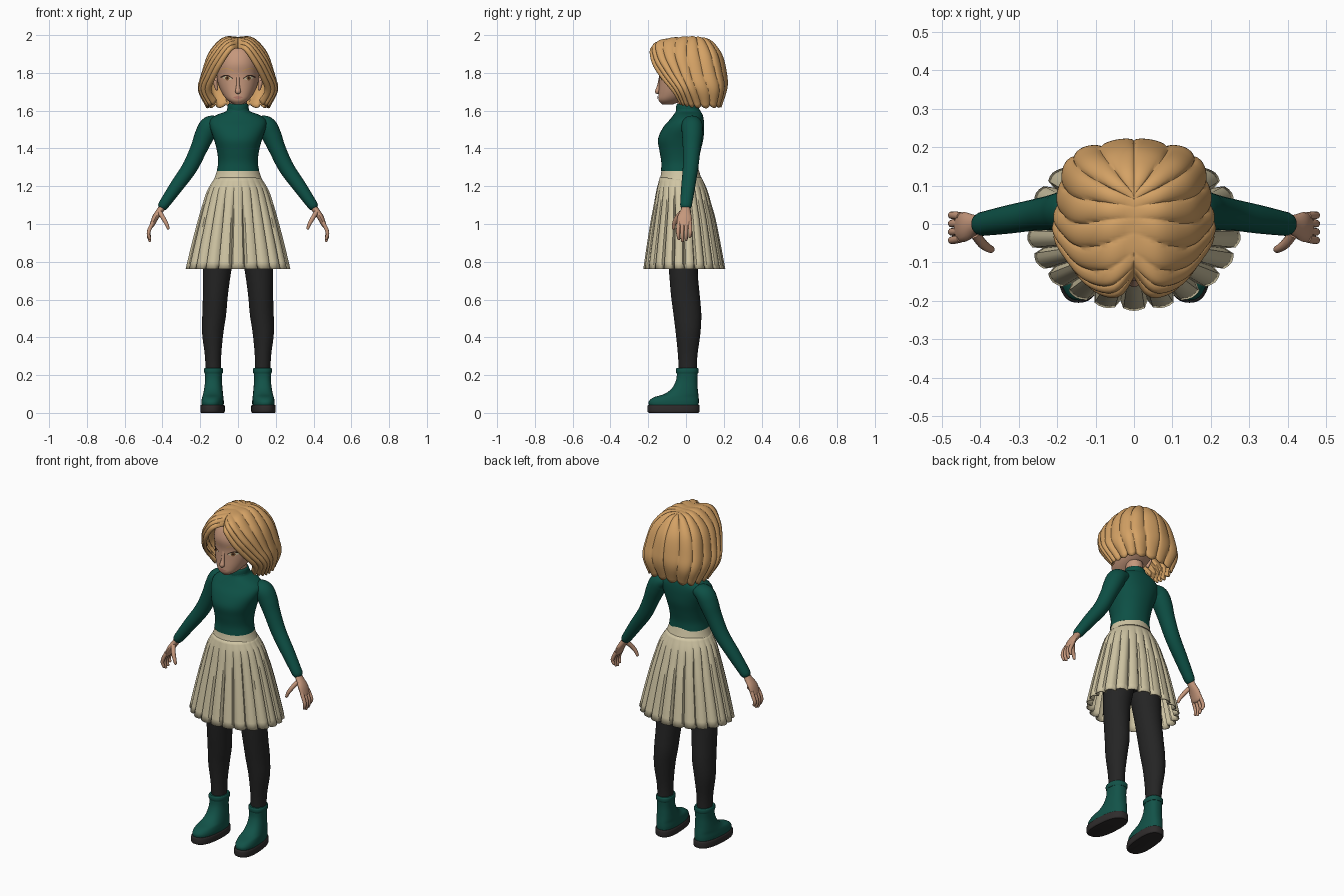
import bpy, bmesh, math
from mathutils import Vector
from mathutils.bvhtree import BVHTree

cube = bpy.data.objects.get("Cube")
if cube:
    bpy.data.objects.remove(cube)


def material(name, *rgb):
    m = bpy.data.materials.new(name)
    m.use_nodes = True
    m.diffuse_color = (*rgb, 1)
    m.node_tree.nodes["Principled BSDF"].inputs["Base Color"].default_value = (*rgb, 1)
    return m


SKIN = material("skin", .56, .31, .2)
HAIR = material("blonde hair", .66, .36, .13)
GREEN = material("dark green knit", .004, .08, .06)
BOOT = material("green leather", .006, .085, .065)
CREAM = material("cream cloth", .63, .56, .37)
TIGHTS = material("black tights", .018, .018, .018)
SOLE = material("sole", .028, .025, .025)
LASH = material("dark lashes", .03, .015, .01)
IRIS = material("brown iris", .2, .085, .03)
LIP = material("lips", .45, .19, .14)
parts = []


def add_object(name, bm, mat, mirror=False, thick=0):
    bmesh.ops.recalc_face_normals(bm, faces=bm.faces)
    mesh = bpy.data.meshes.new(name)
    bm.to_mesh(mesh)
    mesh.materials.append(mat)
    ob = bpy.data.objects.new(name, mesh)
    bpy.context.collection.objects.link(ob)
    if thick:
        s = ob.modifiers.new("thickness", "SOLIDIFY")
        s.thickness, s.offset = thick, 0
    if mirror:
        ob.modifiers.new("mirror", "MIRROR")
    parts.append(ob)
    return ob


def spline(points, n):
    """Sample n points of a smooth curve through tuples of any length."""
    p = [Vector(q) for q in points]
    p = [2 * p[0] - p[1]] + p + [2 * p[-1] - p[-2]]
    out = []
    for k in range(n):
        s = k / (n - 1) * (len(points) - 1)
        i = min(int(s), len(points) - 2)
        t = s - i
        a, b, c, d = p[i:i + 4]
        out.append(b + (c - a) * (t / 2) + (2 * a - 5 * b + 4 * c - d) * (t * t / 2)
                   + (3 * b - a - 3 * c + d) * (t ** 3 / 2))
    return out


def skin_rings(rings, closed=True, caps=True):
    """Join rows of points with quads."""
    bm = bmesh.new()
    vs = [[bm.verts.new(p) for p in r] for r in rings]
    n = len(vs[0])
    for a, b in zip(vs, vs[1:]):
        for i in range(n if closed else n - 1):
            j = (i + 1) % n
            bm.faces.new((a[i], a[j], b[j], b[i]))
    if closed and caps:
        bm.faces.new(vs[0])
        bm.faces.new(vs[-1])
    return bm


def loft(rows, steps=24, n=32, power=2, toe=0, wave=None, caps=True):
    """Rows are height, centre x, half width, front y, back y."""
    rings = []
    for k, (z, cx, hw, yf, yb) in enumerate(spline(rows, steps)):
        ring = []
        for i in range(n):
            a = math.tau * i / n
            c, s = math.cos(a), math.sin(a)
            w = wave(i, k / (steps - 1)) if wave else 1
            x = hw * w * math.copysign(abs(c) ** (2 / power), c)
            y = (yf + yb) / 2 + (yb - yf) / 2 * w * math.copysign(abs(s) ** (2 / power), s)
            ring.append((cx + x - toe * y, y, z))
        rings.append(ring)
    return skin_rings(rings, caps=caps)


def tube(points, steps=14, n=16):
    """Points are x, y, z, radius along y, radius across; the end is rounded."""
    samples = spline(points, steps)
    rings = []

    def ring(c, t, ry, rx):
        side = Vector((0, 1, 0))
        side = (side - t * side.dot(t)).normalized()
        other = t.cross(side)
        rings.append([c + side * ry * math.cos(math.tau * i / n)
                      + other * rx * math.sin(math.tau * i / n) for i in range(n)])
    for k, q in enumerate(samples):
        c = Vector(q[:3])
        t = (Vector(samples[min(k + 1, steps - 1)][:3])
             - Vector(samples[max(k - 1, 0)][:3])).normalized()
        ring(c, t, q[3], q[4])
    for f in (.5, .8, .97):
        g = math.sqrt(1 - f * f)
        ring(c + t * q[4] * f, t, q[3] * g, q[4] * g)
    return skin_rings(rings)


# Head, nose, ears and neck
head_bm = loft([(1.632, 0, .02, -.125, -.07), (1.655, 0, .055, -.145, -.02), (1.69, 0, .083, -.146, .05),
                (1.74, 0, .105, -.143, .11), (1.79, 0, .113, -.142, .14), (1.85, 0, .114, -.148, .15),
                (1.91, 0, .098, -.125, .13), (1.95, 0, .063, -.08, .1), (1.965, 0, .02, -.03, .04)], 36, 40, 2.2)
face = BVHTree.FromBMesh(head_bm)
add_object("head", head_bm, SKIN)
add_object("nose", tube([(0, -.137, 1.78, .006, .008), (0, -.144, 1.735, .008, .009),
                         (0, -.151, 1.703, .013, .015)]), SKIN)
add_object("neck", loft([(1.57, 0, .048, -.04, .06), (1.68, 0, .046, -.05, .05)], 4), SKIN)
add_object("ear", tube([(.113, -.01, 1.775, .018, .01), (.12, -.015, 1.75, .02, .011),
                        (.113, -.02, 1.715, .01, .008)]), SKIN, True)


def face_patch(name, x0, x1, low, high, mat, lift, mirror=True):
    """Thin painted shape laid on the face between two curves."""
    rows = []
    for r in range(4):
        row = []
        for i in range(13):
            t = i / 12
            x = x0 + (x1 - x0) * t
            z = low(t) + (high(t) - low(t)) * r / 3
            hit = face.ray_cast(Vector((x, -1, z)), Vector((0, 1, 0)))[0]
            row.append((x, hit.y - lift, z))
        rows.append(row)
    add_object(name, skin_rings(rows, closed=False), mat, mirror)


def arch(t):
    return math.sin(math.pi * t)


def lid(t):
    return 1.768 + .014 * arch(t) + .006 * t


face_patch("eye_white", .03, .083, lambda t: 1.768 - .009 * arch(t) + .006 * t, lid, CREAM, .001)
face_patch("iris", .044, .07, lambda t: 1.772 - .012 * arch(t), lambda t: 1.772 + .011 * arch(t), IRIS, .002)
face_patch("pupil", .051, .063, lambda t: 1.773 - .006 * arch(t), lambda t: 1.773 + .006 * arch(t), LASH, .003)
face_patch("lashes", .026, .092, lambda t: lid(t) - .002, lambda t: lid(t) + .003 + .003 * t, LASH, .004)
face_patch("eyebrow", .025, .09, lambda t: 1.808 + .012 * arch(t * .8), lambda t: 1.814 + .012 * arch(t * .8), HAIR, .002)
face_patch("lips", -.026, .026, lambda t: 1.671 - .009 * arch(t), lambda t: 1.671 + .006 * arch(t), LIP, .003, False)

# Hair: guide strands from the parting to the tips, blended from front to back
strands = [
    [(0, -.13, 1.93), (.035, -.18, 1.92), (.083, -.172, 1.85), (.12, -.13, 1.78), (.145, -.07, 1.71), (.115, -.03, 1.655)],
    [(0, -.1, 1.975), (.06, -.14, 1.955), (.123, -.125, 1.88), (.165, -.08, 1.8), (.192, -.03, 1.72), (.15, 0, 1.645)],
    [(0, 0, 1.985), (.07, 0, 1.975), (.14, 0, 1.9), (.175, .02, 1.8), (.19, .04, 1.72), (.155, .06, 1.635)],
    [(0, .06, 1.985), (.06, .09, 1.97), (.118, .13, 1.9), (.145, .155, 1.8), (.15, .17, 1.72), (.125, .15, 1.635)],
    [(0, .08, 1.98), (0, .13, 1.96), (0, .185, 1.89), (0, .208, 1.8), (0, .21, 1.73), (0, .18, 1.64)]]
COLS, LEN = 90, 28
lengths = [spline(s, LEN) for s in strands]
hair_rows = []
for k in range(LEN):
    v = k / (LEN - 1)
    row = []
    for i, p in enumerate(spline([s[k] for s in lengths], COLS)):
        u = i / (COLS - 1)
        lock = abs(math.sin(math.pi * (9 * u + .5 * arch(u) * arch(v))))
        out = (p - Vector((0, .02, 1.8))).normalized()
        out.x *= min(1, 12 * (1 - u)) if k else 0
        grow = min(1, 4 * v)
        p = p + out * grow * (.014 * math.sqrt(lock) - .002)
        p.z -= .012 * v ** 6 * lock
        row.append(p)
    hair_rows.append(row)
add_object("bob_hair", skin_rings(hair_rows, closed=False), HAIR, True, .01)

# Sweater: body, rolled collar and sleeves
add_object("sweater_body", loft([
    (1.28, 0, .112, -.132, .066), (1.33, 0, .105, -.131, .066), (1.39, 0, .112, -.141, .078),
    (1.45, 0, .128, -.148, .092), (1.51, 0, .148, -.122, .096), (1.55, 0, .148, -.088, .094),
    (1.578, 0, .112, -.066, .088), (1.595, 0, .066, -.055, .078), (1.61, 0, .056, -.05, .07)], 36, 40, 2.2), GREEN)
add_object("sweater_collar", loft([(1.585, 0, .057, -.052, .076), (1.61, 0, .057, -.053, .07),
                                   (1.632, 0, .054, -.05, .062), (1.637, 0, .048, -.044, .056)], 10), GREEN)
add_object("sleeve", tube([
    (.1, .03, 1.54, .045, .034), (.148, .032, 1.52, .056, .052), (.177, .033, 1.47, .054, .052),
    (.207, .03, 1.4, .047, .045), (.255, .024, 1.3, .041, .041), (.325, .012, 1.2, .037, .036),
    (.395, 0, 1.1, .031, .028)], 32, 24), GREEN, True)

# Hands: palm, four fingers and thumb
add_object("palm", tube([(.385, 0, 1.115, .022, .019), (.41, -.002, 1.075, .025, .018),
                         (.437, -.007, 1.035, .038, .017), (.455, -.01, .995, .038, .013)]), SKIN, True)
for i, finger in enumerate(("index", "middle", "ring", "little")):
    y = -.038 + .0195 * i
    drop = (.01, 0, .006, .022)[i]
    add_object(finger + "_finger", tube([
        (.45, y, 1.01, .0105, .011), (.469, y * 1.1, .97, .0105, .0105), (.474, y * 1.1, .94 + drop / 2, .0095, .0095),
        (.467, y, .912 + drop, .008, .008)], 10, 10), SKIN, True)
add_object("thumb", tube([(.413, -.025, 1.06, .014, .013), (.395, -.05, 1.03, .013, .012),
                          (.378, -.063, 1.0, .011, .01), (.37, -.066, .978, .009, .008)], 10, 10), SKIN, True)

# Pleated skirt and waistband
PLEAT = (-1, .1, .3, .4, .3, .1)


def pleats(i, t):
    return 1 + .085 * min(1, t * 1.6) * PLEAT[i % len(PLEAT)]


add_object("skirt", loft([
    (1.245, 0, .118, -.136, .08), (1.18, 0, .158, -.152, .108), (1.1, 0, .184, -.165, .13),
    (1.02, 0, .205, -.178, .15), (.89, 0, .238, -.198, .175), (.762, 0, .268, -.216, .198)],
    18, 22 * len(PLEAT), wave=pleats, caps=False), CREAM, thick=.006)
add_object("waistband", loft([(1.225, 0, .132, -.142, .087), (1.255, 0, .12, -.134, .077),
                              (1.292, 0, .108, -.128, .066)], 8, 48), CREAM)

# Hips and legs in tights
add_object("hips", loft([(.88, 0, .07, -.07, .05), (.92, 0, .14, -.105, .085), (1.0, 0, .158, -.115, .1),
                         (1.1, 0, .145, -.11, .09), (1.22, 0, .11, -.1, .065)], 16), TIGHTS)
add_object("leg", loft([
    (.19, .13, .041, -.038, .056), (.3, .132, .043, -.042, .06), (.42, .134, .056, -.054, .076),
    (.52, .126, .063, -.066, .081), (.62, .12, .066, -.079, .073), (.75, .111, .075, -.09, .062),
    (.88, .094, .084, -.1, .07), (.98, .085, .075, -.1, .075)], 28), TIGHTS, True)

# Ankle boots with thick soles
add_object("boot", loft([
    (.035, .13, .057, -.195, .066), (.06, .13, .058, -.197, .068), (.082, .13, .055, -.172, .067),
    (.1, .13, .052, -.115, .065), (.13, .13, .048, -.075, .062), (.175, .13, .044, -.052, .06),
    (.222, .13, .046, -.048, .063)], 26, 32, 2.4, .07), BOOT, True)
add_object("boot_cuff", loft([(.208, .13, .047, -.05, .064), (.217, .13, .05, -.053, .067),
                              (.231, .13, .05, -.053, .067), (.238, .13, .046, -.049, .063)], 10, 32, 2.3, .07), BOOT, True)
add_object("sole", loft([(0, .13, .058, -.196, .066), (.008, .13, .063, -.204, .072), (.036, .13, .063, -.204, .072),
                         (.043, .13, .059, -.199, .068)], 10, 36, 2.5, .07), SOLE, True)

# Smooth shading with crisp creases
for ob in bpy.context.selected_objects:
    ob.select_set(False)
for ob in parts:
    ob.select_set(True)
bpy.context.view_layer.objects.active = parts[0]
bpy.ops.object.shade_smooth_by_angle(angle=math.radians(40))
